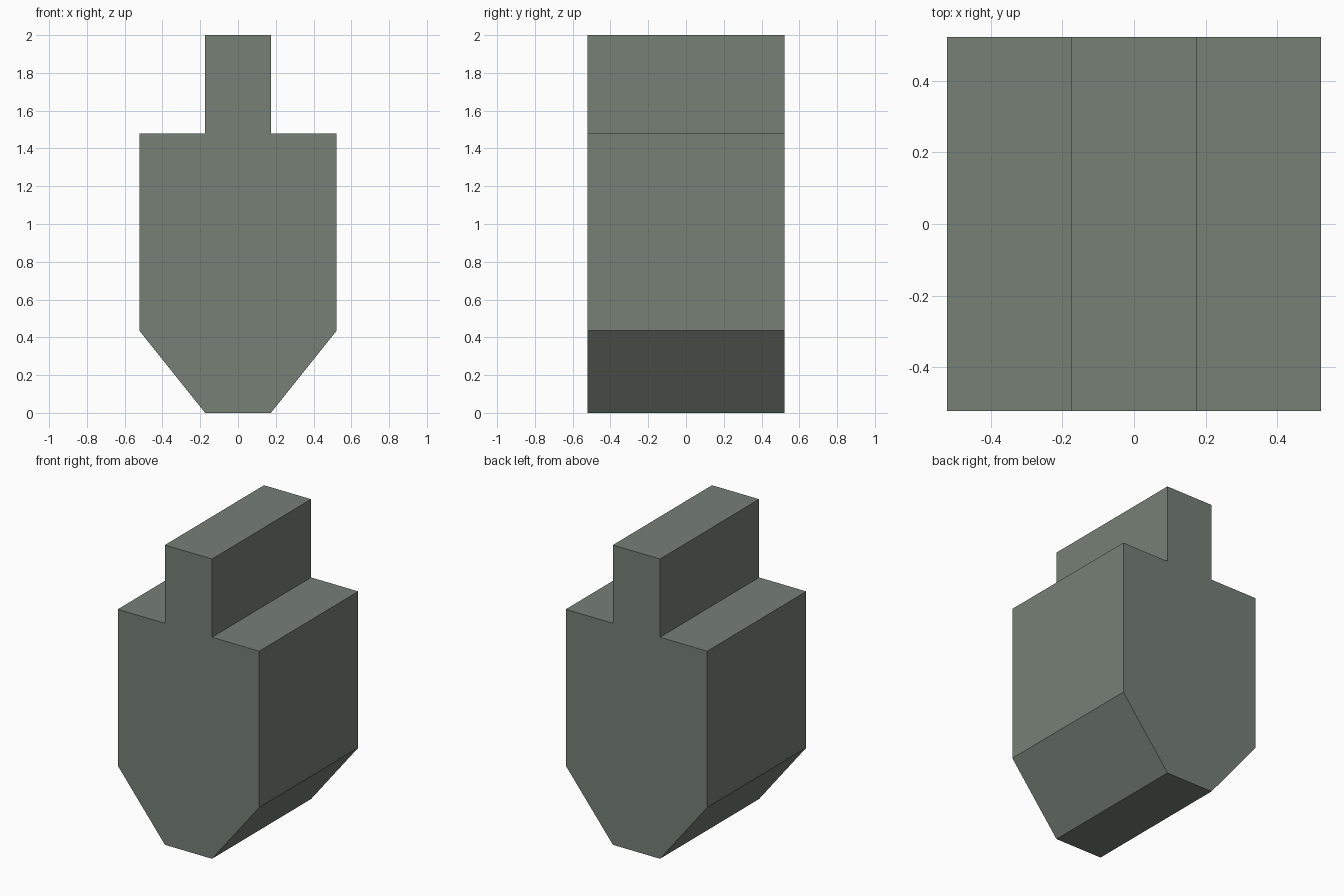
import bpy, bmesh

if "Cube" in bpy.data.objects:
    bpy.data.objects.remove(bpy.data.objects["Cube"])

# Single flat colour
mat = bpy.data.materials.new("grey green")
mat.diffuse_color = (0.18, 0.215, 0.18, 1)
mat.use_nodes = True
mat.node_tree.nodes["Principled BSDF"].inputs["Base Color"].default_value = mat.diffuse_color

# Right half of the front outline (x, z), bottom to top, mirrored for the left
half = [(0.174, 0), (0.522, 0.435), (0.522, 1.478), (0.174, 1.478), (0.174, 2.0)]
outline = half + [(-x, z) for x, z in reversed(half)]
DEPTH = 1.044

# Body: outline extruded from front to back
bm = bmesh.new()
face = bm.faces.new([bm.verts.new((x, -DEPTH / 2, z)) for x, z in outline])
ext = bmesh.ops.extrude_face_region(bm, geom=[face], use_keep_orig=True)
verts = [g for g in ext["geom"] if isinstance(g, bmesh.types.BMVert)]
bmesh.ops.translate(bm, verts=verts, vec=(0, DEPTH, 0))
bmesh.ops.recalc_face_normals(bm, faces=bm.faces)

mesh = bpy.data.meshes.new("tapered_block")
bm.to_mesh(mesh)
bm.free()
mesh.materials.append(mat)
bpy.context.collection.objects.link(bpy.data.objects.new("tapered_block", mesh))
